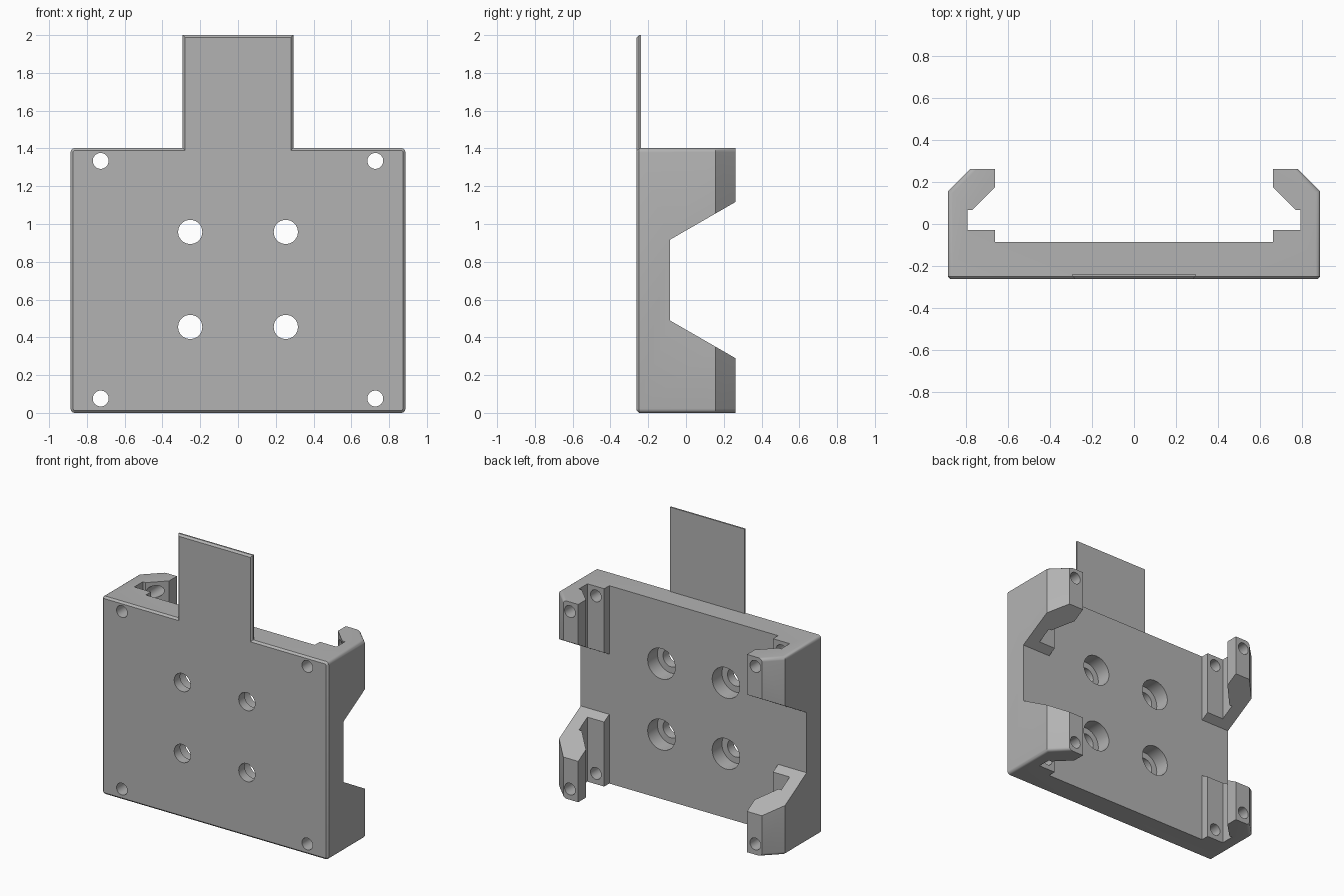
import bpy, bmesh
from math import radians, pi
from mathutils import Matrix, Vector

cube = bpy.data.objects.get("Cube")
if cube:
    bpy.data.objects.remove(cube, do_unlink=True)

# Main sizes
FRONT, BACK, FLOOR = -0.262, 0.262, -0.086
HALF, HEIGHT, TOP = 0.886, 1.402, 2.0

grey = bpy.data.materials.new("plain_grey")
grey.use_nodes = True
colour = (0.45, 0.45, 0.45, 1)
grey.diffuse_color = colour
grey.node_tree.nodes["Principled BSDF"].inputs["Base Color"].default_value = colour


def make_object(name, bm):
    bmesh.ops.recalc_face_normals(bm, faces=bm.faces[:])
    mesh = bpy.data.meshes.new(name)
    bm.to_mesh(mesh)
    bm.free()
    mesh.materials.append(grey)
    obj = bpy.data.objects.new(name, mesh)
    bpy.context.collection.objects.link(obj)
    return obj


def prism(points, depth):
    """Closed polygon of 3D points, extruded along a vector."""
    bm = bmesh.new()
    face = bm.faces.new([bm.verts.new(p) for p in points])
    new = bmesh.ops.extrude_face_region(bm, geom=[face])["geom"]
    verts = [v for v in new if isinstance(v, bmesh.types.BMVert)]
    bmesh.ops.translate(bm, vec=Vector(depth), verts=verts)
    bmesh.ops.recalc_face_normals(bm, faces=bm.faces[:])
    return bm


def combine(target, other, operation):
    """Apply a boolean and remove the helper."""
    mod = target.modifiers.new(operation.lower(), 'BOOLEAN')
    mod.operation, mod.object, mod.solver = operation, other, 'EXACT'
    bpy.context.view_layer.objects.active = target
    bpy.ops.object.modifier_apply(modifier=mod.name)
    bpy.data.objects.remove(other, do_unlink=True)


# Clamp body: plate with a stepped rail and a hooked lip on each side
side = [(0.662, FLOOR), (0.662, -0.029), (0.793, -0.029), (0.793, 0.066),
        (0.771, 0.066), (0.662, 0.175), (0.662, BACK), (0.779, BACK),
        (HALF, 0.156), (HALF, FRONT)]
outline = side + [(-x, y) for x, y in reversed(side)]
bm = prism([(x, y, 0) for x, y in outline], (0, 0, HEIGHT))


def is_outer(edge):
    a, b = (v.co for v in edge.verts)
    return (abs(a.z - b.z) < 1e-4 and a.x * b.x > 0
            and min(abs(a.x), abs(b.x)) > 0.775
            and max(abs(a.x), abs(b.x)) > HALF - 0.001)


# Round the outer corners at the top and bottom
bmesh.ops.bevel(bm, geom=[e for e in bm.edges if is_outer(e)], offset=0.022,
                segments=4, profile=0.5, affect='EDGES')
body = make_object("mounting_bracket", bm)

# Thin tab flush with the front
w = 0.293
tab = prism([(-w, FRONT, 1.3), (w, FRONT, 1.3), (w, FRONT, TOP), (-w, FRONT, TOP)],
            (0, 0.024, 0))
combine(body, make_object("tab", tab), 'UNION')

# Chamfer the whole front outline
bm = bmesh.new()
bm.from_mesh(body.data)
bmesh.ops.remove_doubles(bm, verts=bm.verts[:], dist=0.0002)
bmesh.ops.dissolve_limit(bm, angle_limit=radians(1), verts=bm.verts[:], edges=bm.edges[:])
bm.normal_update()
rim = [e for e in bm.edges if len(e.link_faces) == 2
       and all(abs(v.co.y - FRONT) < 1e-4 for v in e.verts)
       and sum(f.normal.y < -0.99 for f in e.link_faces) == 1]
bmesh.ops.bevel(bm, geom=rim, offset=0.013, segments=1, affect='EDGES')
bmesh.ops.recalc_face_normals(bm, faces=bm.faces[:])
bm.to_mesh(body.data)
bm.free()

# Flared notch across the middle, leaving four hooks
notch = [(FLOOR, 0.49), (0.4, 0.21), (0.4, 1.196), (FLOOR, 0.916)]
combine(body, make_object("notch_cutter", prism([(-1, y, z) for y, z in notch], (2, 0, 0))),
        'DIFFERENCE')


def drill(x, z, radius, y0, y1):
    bm = bmesh.new()
    place = Matrix.Translation((x, (y0 + y1) / 2, z)) @ Matrix.Rotation(pi / 2, 4, 'X')
    bmesh.ops.create_cone(bm, cap_ends=True, segments=40, radius1=radius,
                          radius2=radius, depth=y1 - y0, matrix=place)
    combine(body, make_object("drill_cutter", bm), 'DIFFERENCE')


# Corner holes through the hooks, counterbored holes in the middle
for s in (-1, 1):
    for z in (0.076, 1.334):
        drill(s * 0.727, z, 0.042, -0.5, 0.5)
    for z in (0.455, 0.958):
        drill(s * 0.253, z, 0.064, -0.5, 0.5)
        drill(s * 0.253, z, 0.108, -0.195, 0.2)

bpy.ops.object.select_all(action='DESELECT')
body.select_set(True)
bpy.context.view_layer.objects.active = body
bpy.ops.object.shade_smooth_by_angle(angle=radians(30))
